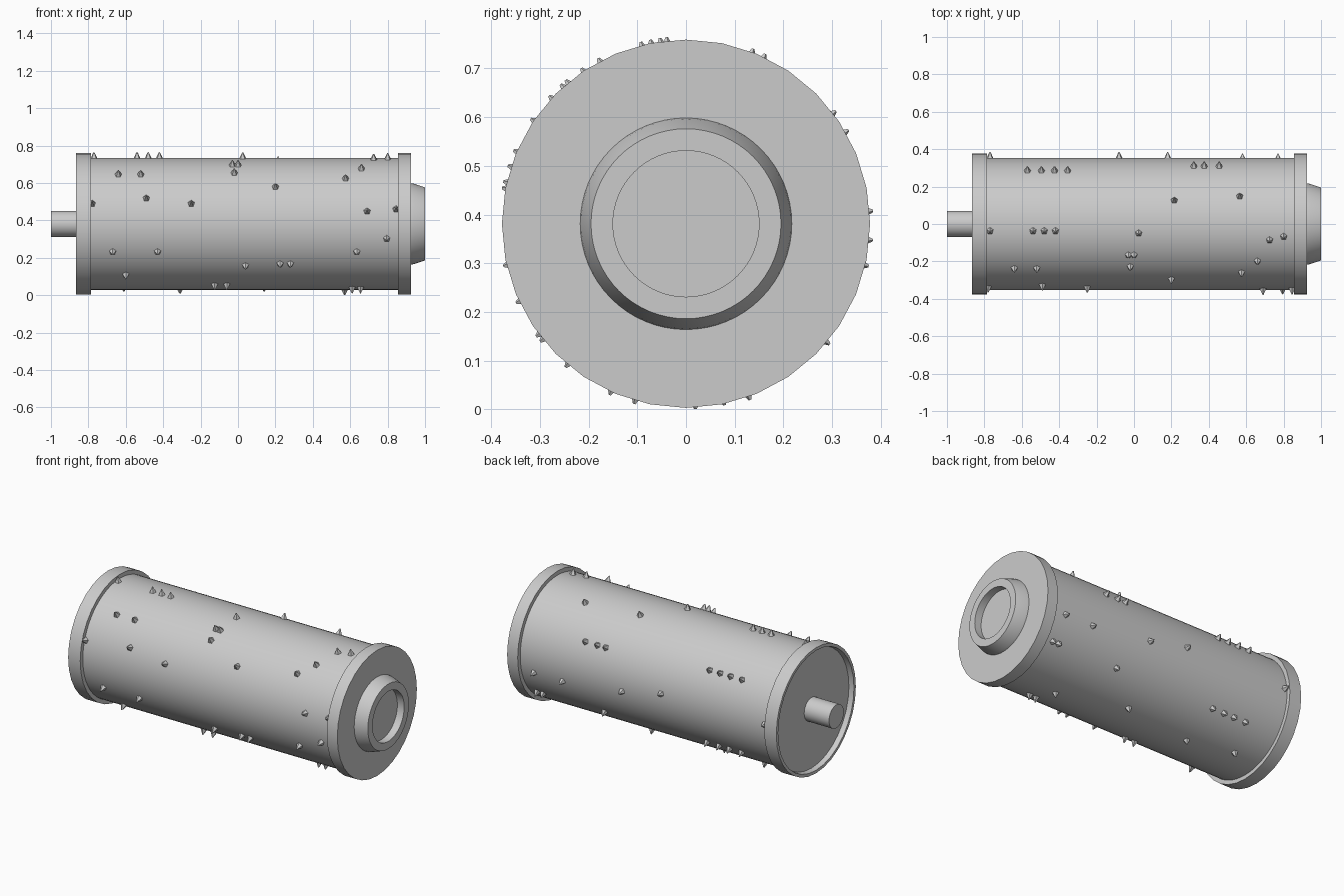
import bpy, bmesh, math
from mathutils import Matrix, Vector

if "Cube" in bpy.data.objects:
    bpy.data.objects.remove(bpy.data.objects["Cube"])

CZ = 0.381      # height of the cylinder axis
R = 0.353       # drum radius


def finish(name, bm, smooth=True):
    bmesh.ops.recalc_face_normals(bm, faces=bm.faces)
    me = bpy.data.meshes.new(name)
    bm.to_mesh(me)
    bm.free()
    ob = bpy.data.objects.new(name, me)
    bpy.context.collection.objects.link(ob)
    if smooth:
        bpy.ops.object.select_all(action='DESELECT')
        ob.select_set(True)
        bpy.context.view_layer.objects.active = ob
        bpy.ops.object.shade_smooth_by_angle(angle=math.radians(30))
    return ob


def lathe(name, profile, n):
    """Spin a closed (x, radius) profile about the drum axis."""
    bm = bmesh.new()
    rings = []
    for x, r in profile:
        if r == 0:
            rings.append([bm.verts.new((x, 0, CZ))] * n)
        else:
            rings.append([bm.verts.new((x, r * math.sin(2 * math.pi * i / n),
                                        CZ + r * math.cos(2 * math.pi * i / n)))
                          for i in range(n)])
    for a, b in zip(rings, rings[1:]):
        for i in range(n):
            j = (i + 1) % n
            quad = list(dict.fromkeys((a[i], a[j], b[j], b[i])))
            bm.faces.new(quad)
    return finish(name, bm)


# Drum and end flanges
lathe("drum", [(-0.80, 0), (-0.80, R), (0.87, R), (0.87, 0)], 64)
lathe("left_flange", [(-0.835, 0), (-0.835, 0.355), (-0.865, 0.36), (-0.865, 0.378),
                      (-0.785, 0.378), (-0.785, 0)], 32)
lathe("right_flange", [(0.855, 0), (0.855, 0.378), (0.925, 0.378), (0.925, 0)], 32)

# Tapered hub with a round recess, and the drive shaft
lathe("hub", [(0.92, 0), (0.92, 0.218), (0.94, 0.215), (1.0, 0.195),
              (1.0, 0.15), (0.955, 0.15), (0.955, 0)], 64)
lathe("shaft", [(-1.0, 0), (-1.0, 0.07), (-0.83, 0.07), (-0.83, 0)], 32)

# Pins grouped by angle from the top (negative = front): positions along x
pins = {
    -6: (-0.77, -0.54, -0.48, -0.42), -8: (0.025,), -11: (0.80,), -14: (0.725,),
    -28: (-0.03, 0.0), -34: (0.66,), -40: (-0.02,), -42: (-0.64, -0.52),
    -47: (0.575,), -56: (0.20,), -67: (-0.49,), -72: (-0.78, -0.25),
    -77: (0.845,), -79: (0.69,), -103: (0.795,), -115: (-0.67, -0.43, 0.635),
    -127: (0.225, 0.28), -129: (0.04,), -140: (-0.60,), -156: (-0.125, -0.06),
    -164: (0.61, 0.655), 168: (-0.31,), 177: (0.57,), 160: (0.14, -0.61),
    130: (-0.56, -0.48, -0.41, -0.33, 0.35, 0.76, 0.80), 103: (0.77, 0.58),
    95: (0.18,), 86: (-0.08, -0.77), 60: (0.32, 0.375, 0.455),
    53: (-0.57, -0.495, -0.425, -0.355), 25: (0.565,), 21: (0.215,),
}
bm = bmesh.new()
for ang, xs in pins.items():
    t = math.radians(ang)
    out = Vector((0, math.sin(t), math.cos(t)))
    tip = 0.381 if abs(ang) > 165 else 0.385
    base = R - 0.006
    for x in xs:
        mat = (Matrix.Translation(Vector((x, 0, CZ)) + out * (base + tip) / 2)
               @ Matrix.Rotation(-t, 4, 'X'))
        bmesh.ops.create_cone(bm, cap_ends=True, segments=5, radius1=0.022,
                              radius2=0.003, depth=tip - base, matrix=mat)
finish("pins", bm, smooth=False)
